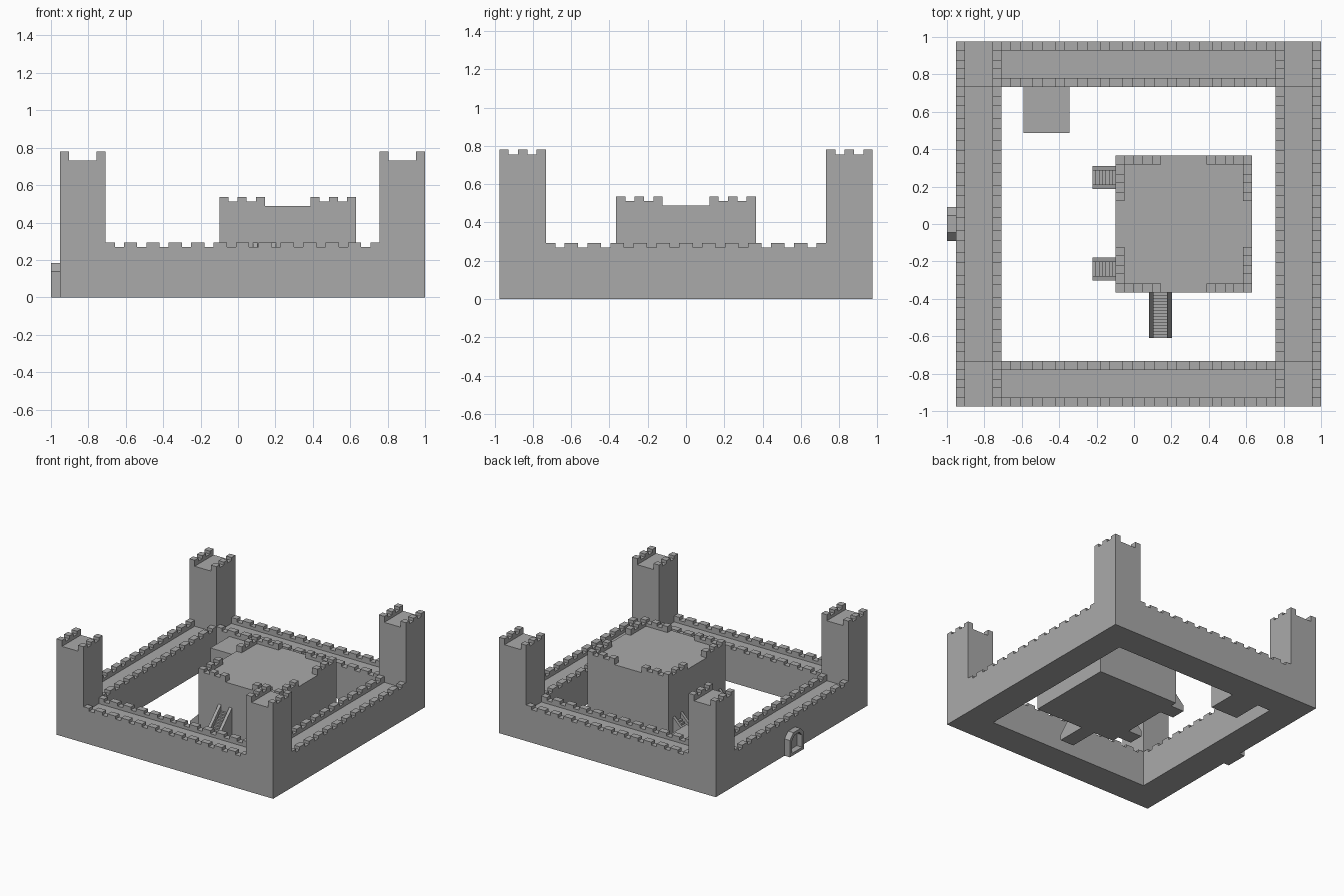
import bpy, bmesh
from mathutils import Vector

if "Cube" in bpy.data.objects:
    bpy.data.objects.remove(bpy.data.objects["Cube"])

U = 2 / 41                      # building block unit
X0, X1, Y1 = -1 + U, 1.0, 20 * U  # outer footprint
T = 5 * U                       # wall thickness and tower width
WALL_H, TOWER_H, KEEP_H = 5 * U, 15 * U, 10 * U

stone = bpy.data.materials.new("grey stone")
stone.diffuse_color = (0.4, 0.4, 0.4, 1)
stone.use_nodes = True
stone.node_tree.nodes["Principled BSDF"].inputs["Base Color"].default_value = stone.diffuse_color


def finish(name, bm):
    bmesh.ops.recalc_face_normals(bm, faces=bm.faces)
    me = bpy.data.meshes.new(name)
    bm.to_mesh(me)
    bm.free()
    me.materials.append(stone)
    ob = bpy.data.objects.new(name, me)
    bpy.context.collection.objects.link(ob)
    return ob


def box(name, lo, hi):
    bm = bmesh.new()
    bmesh.ops.create_cube(bm, size=1)
    for v in bm.verts:
        v.co = [a + (c + 0.5) * (b - a) for a, b, c in zip(lo, hi, v.co)]
    return finish(name, bm)


def prism(name, profile, origin, along, across, width):
    """Extrude a (distance, height) profile sideways."""
    bm = bmesh.new()
    o, a, s = Vector(origin), Vector(along), Vector(across)
    face = bm.faces.new([bm.verts.new(o + a * d + Vector((0, 0, h))) for d, h in profile])
    ext = bmesh.ops.extrude_face_region(bm, geom=[face])
    bmesh.ops.translate(bm, vec=s * width,
                        verts=[g for g in ext["geom"] if isinstance(g, bmesh.types.BMVert)])
    return finish(name, bm)


def parapet(name, origin, along, across, widths):
    """Low strip whose widths alternate merlon, gap, merlon..."""
    pts, d = [(0, 0)], 0
    for i, w in enumerate(widths):
        h = U / 2 if i % 2 else U
        pts += [(d, h), (d + w, h)]
        d += w
    pts.append((d, 0))
    prism(name, pts, origin, along, across, U)


FIVE = [U] * 5
mid = 16 / 11 * U
LONG = [U] + [U, mid] * 11 + [U, U]
AX, AY = (1, 0, 0), (0, 1, 0)

# corner towers with battlements on their left and right edges
for sx, x in (("left", X0), ("right", X1 - T)):
    for sy, y in (("front", -Y1), ("back", Y1 - T)):
        box(f"{sy}_{sx}_tower", (x, y, 0), (x + T, y + T, TOWER_H))
        for px in (x, x + T - U):
            parapet("tower_battlement", (px, y, TOWER_H), AY, AX, FIVE)

# curtain walls with battlements on both edges
for side, x in (("left", X0), ("right", X1 - T)):
    box(f"{side}_wall", (x, -Y1 + T, 0), (x + T, Y1 - T, WALL_H))
    for px in (x, x + T - U):
        parapet("wall_battlement", (px, -Y1 + T, WALL_H), AY, AX, LONG)
for side, y in (("front", -Y1), ("back", Y1 - T)):
    box(f"{side}_wall", (X0 + T, y, 0), (X1 - T, y + T, WALL_H))
    for py in (y, y + T - U):
        parapet("wall_battlement", (X0 + T, py, WALL_H), AX, AY, LONG)

# storehouse against the back wall
box("storehouse", (-0.59, Y1 - 2 * T, 0), (-0.59 + T, Y1 - T, 5 * U))

# keep with L-shaped corner battlements
KX, KY, K = -0.1, -7.5 * U, 15 * U
box("keep", (KX, KY, 0), (KX + K, KY + K, KEEP_H))
for cx, dx in ((KX, 1), (KX + K, -1)):
    for cy, dy in ((KY, 1), (KY + K, -1)):
        parapet("keep_battlement", (cx, cy, KEEP_H), (dx, 0, 0), (0, dy, 0), FIVE)
        # second arm begins with the gap next to the corner merlon
        parapet("keep_battlement", (cx, cy + dy * T, KEEP_H), (0, -dy, 0), (dx, 0, 0), [U] * 4)


def stairs(name, origin, along, across, run, n):
    """Solid steps rising along a direction between two sloped side rails."""
    o, s = Vector(origin), Vector(across)
    step = run / n
    pts = [(0, 0)]
    for i in range(n):
        pts += [(i * step, (i + 1) * step), ((i + 1) * step, (i + 1) * step)]
    pts.append((run, 0))
    prism(name + "_steps", pts, o + s * U / 2, along, across, 1.5 * U)
    rail = [(0, 0), (0, U), (run, run + U), (run, 0)]
    for off in (0, 2 * U):
        prism(name + "_rail", rail, o + s * off, along, across, U / 2)


stairs("front_stair", (0.08, KY - 5 * U, 0), AY, AX, 5 * U, 15)
for y in (-0.302, 0.188):
    stairs("side_stair", (KX - 2.5 * U, y, 0), AX, AY, 2.5 * U, 7)

# gate frame on the left wall: ring with chamfered top
def gate_outline(w, z0, z1, c):
    return [(-w, z0), (w, z0), (w, z1 - c), (w - c, z1), (c - w, z1), (-w, z1 - c)]


bm = bmesh.new()
rings = [[bm.verts.new((x, y, z)) for y, z in gate_outline(*g)]
         for x in (-1, X0)
         for g in ((0.0915, 0, 0.183, 0.046), (0.067, 0.022, 0.158, 0.036))]
fo, fi, bo, bi = rings
for a, b in ((fo, fi), (fo, bo), (fi, bi), (bo, bi)):
    for i in range(6):
        j = (i + 1) % 6
        bm.faces.new((a[i], a[j], b[j], b[i]))
finish("gate_frame", bm)
